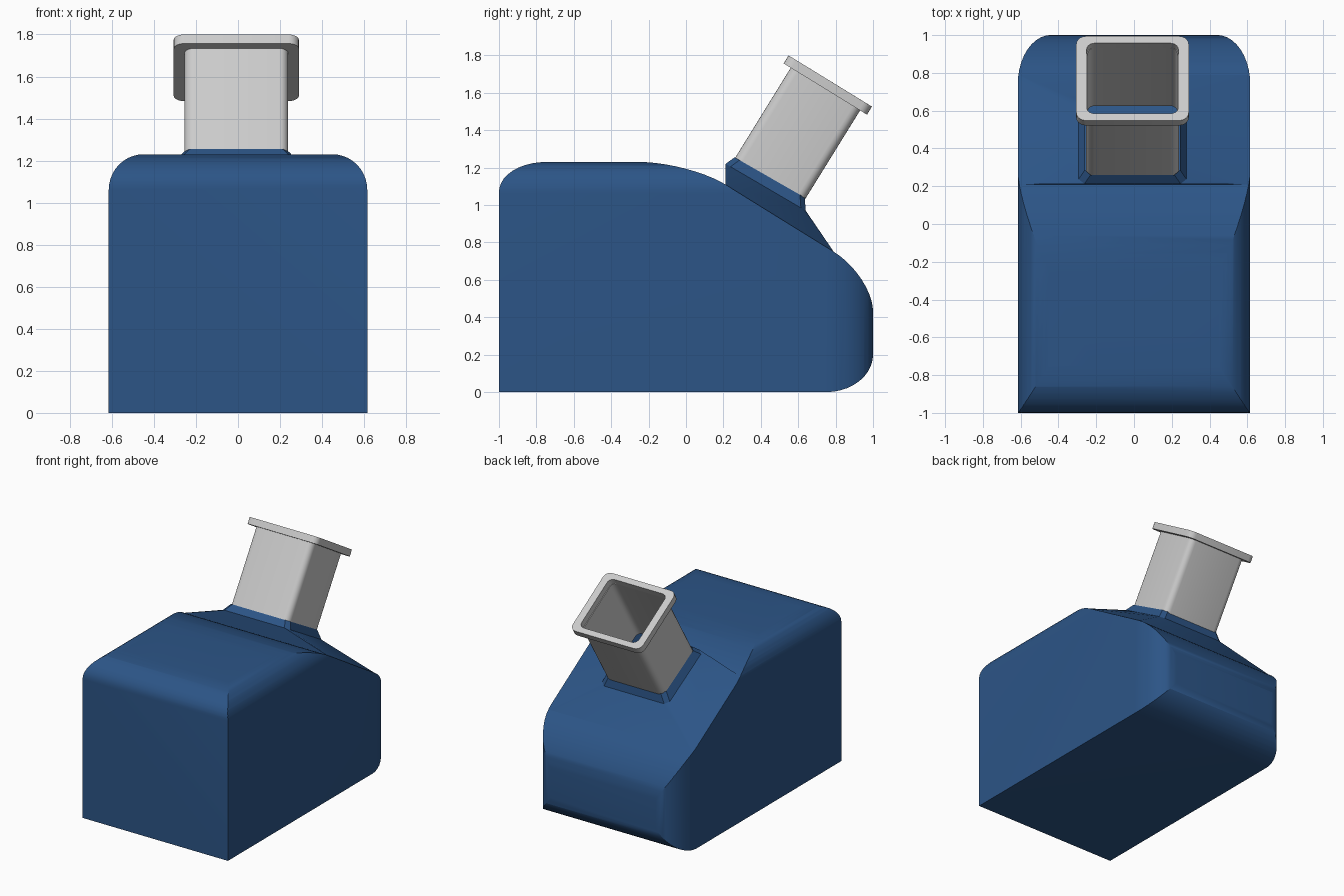
import bpy, bmesh, math
from mathutils import Vector

if "Cube" in bpy.data.objects:
    bpy.data.objects.remove(bpy.data.objects["Cube"])

blue = bpy.data.materials.new("blue_paint")
blue.diffuse_color = (0.025, 0.09, 0.24, 1)
blue.use_nodes = True
blue.node_tree.nodes["Principled BSDF"].inputs["Base Color"].default_value = blue.diffuse_color


def make_object(name, bm, mat=None):
    bmesh.ops.recalc_face_normals(bm, faces=bm.faces[:])
    mesh = bpy.data.meshes.new(name)
    bm.to_mesh(mesh)
    bm.free()
    ob = bpy.data.objects.new(name, mesh)
    bpy.context.collection.objects.link(ob)
    if mat:
        mesh.materials.append(mat)
    return ob


def smooth(ob, angle=30):
    bpy.ops.object.select_all(action='DESELECT')
    ob.select_set(True)
    bpy.context.view_layer.objects.active = ob
    bpy.ops.object.shade_smooth_by_angle(angle=math.radians(angle))


def curve(a, c, b, n=10, w=0.707):
    """Elliptical corner from a to b, with c as the sharp corner point."""
    a, b, c = Vector(a), Vector(b), Vector(c)
    pts = []
    for i in range(n + 1):
        t = i / n
        k = ((1 - t) ** 2, 2 * w * t * (1 - t), t * t)
        pts.append((a * k[0] + c * k[1] + b * k[2]) / sum(k))
    return pts


def prism(name, outline, place, lo, hi, mat=None):
    """Outline extruded from lo to hi; place maps (p, q, depth) to a point."""
    bm = bmesh.new()
    rings = [[bm.verts.new(place(p, q, d)) for p, q in outline] for d in (lo, hi)]
    n = len(outline)
    for i in range(n):
        j = (i + 1) % n
        bm.faces.new((rings[0][i], rings[0][j], rings[1][j], rings[1][i]))
    for r in rings:
        bm.faces.new(r)
    return make_object(name, bm, mat)


def ring(front, back, half_x, radius, cx=-0.008, n=5):
    """Rounded rectangle whose side-view ends are front and back (y, z)."""
    f, b = Vector(front), Vector(back)
    mid, half, u = (f + b) / 2, (b - f).length / 2, (b - f).normalized()
    pts = []
    for k, (sx, sv) in enumerate(((1, 1), (-1, 1), (-1, -1), (1, -1))):
        for i in range(n + 1):
            a = (k + i / n) * math.pi / 2
            x = sx * (half_x - radius) + radius * math.cos(a)
            v = sv * (half - radius) + radius * math.sin(a)
            q = mid + u * v
            pts.append((cx + x, q.x, q.y))
    return pts


def loft(name, rings, closed, mat=None):
    bm = bmesh.new()
    vs = [[bm.verts.new(p) for p in r] for r in rings]
    n = len(vs[0])
    pairs = list(zip(vs, vs[1:])) + ([(vs[-1], vs[0])] if closed else [])
    for a, b in pairs:
        for i in range(n):
            j = (i + 1) % n
            bm.faces.new((a[i], a[j], b[j], b[i]))
    return make_object(name, bm, mat)


# Body: side, front and top outlines extruded and intersected
W = 0.615
side = [(-1, 0)]
side += curve((-1, 1.07), (-1, 1.23), (-0.75, 1.23))
side += curve((-0.25, 1.23), (0.017, 1.23), (0.21, 1.11))
side += curve((0.79, 0.75), (1, 0.62), (1, 0.43))
side += curve((1, 0.2), (1, 0), (0.75, 0))
front = [(-W, -0.5)]
front += curve((-W, 1.06), (-W, 1.23), (-0.45, 1.23))
front += curve((0.45, 1.23), (W, 1.23), (W, 1.06)) + [(W, -0.5)]
plan = [(-0.9, -1.5)]
plan += curve((-0.9, 0.3), (-0.9, 0.3), (-0.9, 0.4), 1)
plan = [(-W - 0.0005, -1.5)]
plan += curve((-W - 0.0005, 0.74), (-W, 1.0005), (-0.44, 1.0005))
plan += curve((0.44, 1.0005), (W, 1.0005), (W + 0.0005, 0.74)) + [(W + 0.0005, -1.5)]

body = prism("body", side, lambda p, q, d: (d, p, q), -0.9, 0.9, blue)
cutters = [
    prism("front_cutter", front, lambda p, q, d: (p, d, q), -1.6, 1.6, blue),
    prism("plan_cutter", plan, lambda p, q, d: (p, q, d), -0.7, 1.6, blue),
]
bpy.context.view_layer.objects.active = body
for c in cutters:
    c.hide_render = True
    m = body.modifiers.new("intersect", 'BOOLEAN')
    m.operation, m.solver, m.object = 'INTERSECT', 'EXACT', c
    bpy.ops.object.modifier_apply(modifier=m.name)
for c in cutters:
    bpy.data.objects.remove(c)
smooth(body)

# Collar: flares from the whole sloped face up to the tube
collar = loft("collar", [
    ring((0.21, 1.108), (0.79, 0.75), 0.61, 0.004, 0, 1),
    ring((0.212, 1.22), (0.64, 0.97), 0.285, 0.03, n=1),
    ring((0.26, 1.255), (0.635, 1.04), 0.252, 0.03, n=1)], False, blue)
smooth(collar, 20)

# Tube: thin-walled, rounded square
base, top = ((0.252, 1.235), (0.625, 1.012)), ((0.56, 1.734), (0.931, 1.506))
tube = loft("tube", [ring(*base, 0.247, 0.045), ring(*top, 0.247, 0.045),
                     ring(*top, 0.238, 0.037), ring(*base, 0.238, 0.037)], True)
smooth(tube)

# Flange around the tube mouth
low, high = ((0.522, 1.757), (0.968, 1.483)), ((0.548, 1.80), (0.994, 1.526))
in_low, in_high = ((0.56, 1.734), (0.931, 1.506)), ((0.585, 1.777), (0.957, 1.549))
flange = loft("flange", [ring(*low, 0.298, 0.05), ring(*high, 0.298, 0.05),
                         ring(*in_high, 0.243, 0.04), ring(*in_low, 0.243, 0.04)], True)
smooth(flange)
